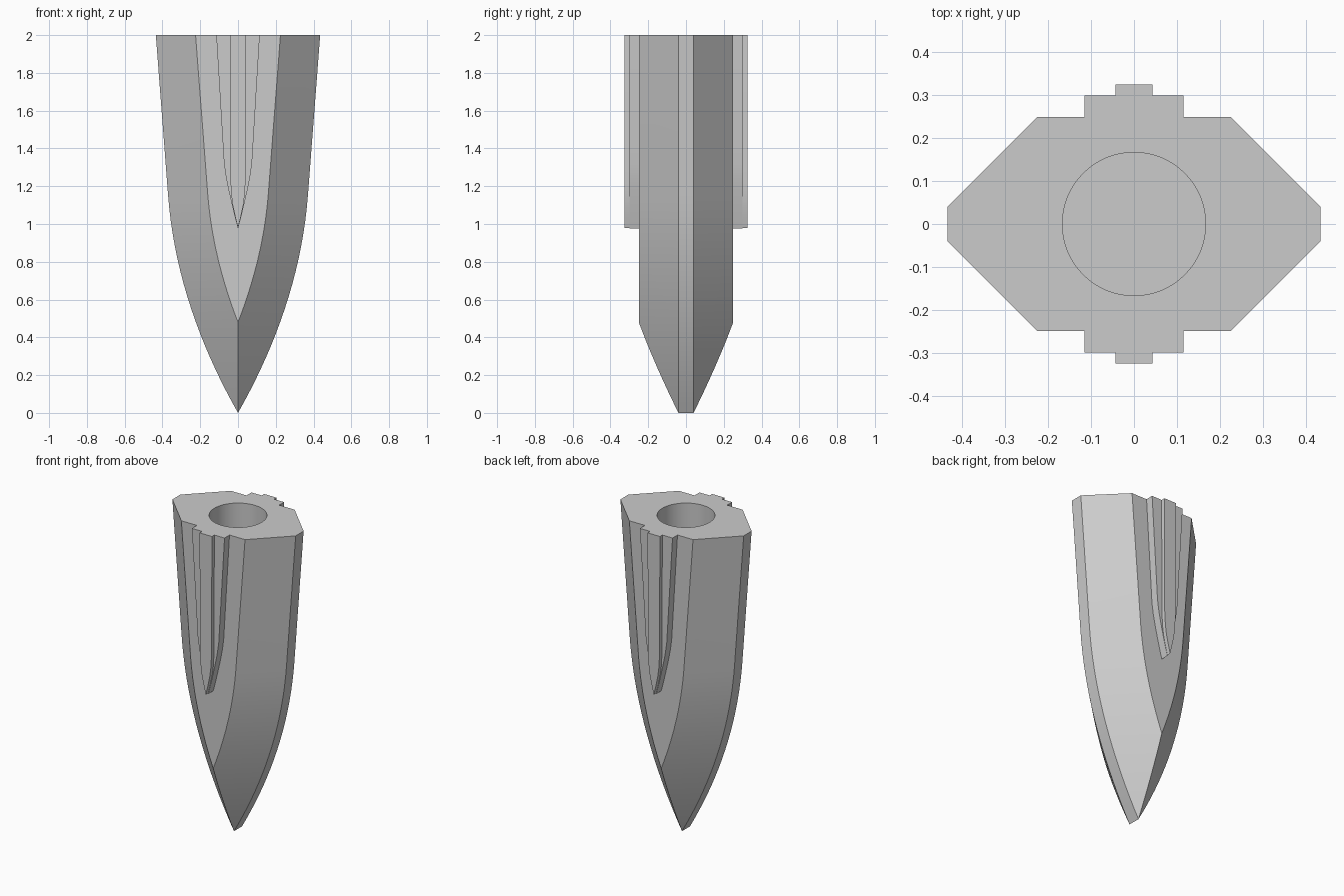
import bpy, bmesh, math

if "Cube" in bpy.data.objects:
    bpy.data.objects.remove(bpy.data.objects["Cube"])

grey = bpy.data.materials.new("plain grey")
grey.use_nodes = True
grey.diffuse_color = (0.6, 0.6, 0.6, 1)
grey.node_tree.nodes["Principled BSDF"].inputs["Base Color"].default_value = (0.6, 0.6, 0.6, 1)

TOP, SHOULDER, FLAT_TIP = 2.0, 1.15, 0.48
EDGE, FACE = 0.04, 0.25          # half thickness at the rim and at the flat face
TAPER = 0.065 / (TOP - SHOULDER)
CURVE = (0.37 - TAPER * SHOULDER) / SHOULDER ** 2


def half_width(z):
    s = SHOULDER - z
    return 0.37 - TAPER * s - (CURVE * s * s if s > 0 else 0)


def stretch(z):
    slope = TAPER + 2 * CURVE * max(SHOULDER - z, 0)
    return math.sqrt(1 + slope * slope)


BEVEL = half_width(FLAT_TIP) / stretch(FLAT_TIP)


def finish(bm, name):
    bmesh.ops.remove_doubles(bm, verts=bm.verts, dist=1e-5)
    bmesh.ops.recalc_face_normals(bm, faces=bm.faces)
    mesh = bpy.data.meshes.new(name)
    bm.to_mesh(mesh)
    bm.free()
    mesh.materials.append(grey)
    obj = bpy.data.objects.new(name, mesh)
    bpy.context.collection.objects.link(obj)
    return obj


def smooth(obj):
    bpy.ops.object.select_all(action='DESELECT')
    obj.select_set(True)
    bpy.context.view_layer.objects.active = obj
    bpy.ops.object.shade_smooth_by_angle(angle=math.radians(15))


# Bevelled blade, lofted through eight-sided sections
bm = bmesh.new()
levels = [FLAT_TIP * i / 8 for i in range(8)]
levels += [FLAT_TIP + (SHOULDER - FLAT_TIP) * i / 10 for i in range(11)] + [TOP]
rings = []
for z in levels:
    w = max(half_width(z), 0)
    inset = min(BEVEL * stretch(z), w)
    inner = w - inset
    y = EDGE + (FACE - EDGE) * inset / (BEVEL * stretch(z))
    section = [(w, -EDGE), (w, EDGE), (inner, y), (-inner, y),
               (-w, EDGE), (-w, -EDGE), (-inner, -y), (inner, -y)]
    rings.append([bm.verts.new((px, py, z)) for px, py in section])
for low, high in zip(rings, rings[1:]):
    for i in range(8):
        j = (i + 1) % 8
        bm.faces.new((low[i], low[j], high[j], high[i]))
bm.faces.new(rings[-1])
blade = finish(bm, "blade")

# Round socket sunk into the top
bm = bmesh.new()
bmesh.ops.create_cone(bm, cap_ends=True, segments=64, radius1=0.167, radius2=0.167, depth=1.1)
bmesh.ops.translate(bm, verts=bm.verts, vec=(0, 0, 1.55))
cutter = finish(bm, "socket_cutter")
cutter.hide_render = True
cut = blade.modifiers.new("socket", 'BOOLEAN')
cut.operation = 'DIFFERENCE'
cut.object = cutter
bpy.context.view_layer.objects.active = blade
bpy.ops.object.modifier_apply(modifier=cut.name)
bpy.data.objects.remove(cutter)
smooth(blade)


# Stepped pointed ribs on the front and back faces
def rib(name, outline, y0, y1):
    bm = bmesh.new()
    loop = outline + [(-x, z) for x, z in reversed(outline[:-1])]
    face = bm.faces.new([bm.verts.new((x, y0, z)) for x, z in loop])
    out = bmesh.ops.extrude_face_region(bm, geom=[face])["geom"]
    moved = [v for v in out if isinstance(v, bmesh.types.BMVert)]
    bmesh.ops.translate(bm, verts=moved, vec=(0, y1 - y0, 0))
    smooth(finish(bm, name))


wide = [(0.115, TOP), (0.074, 1.32), (0.064, 1.25), (0.05, 1.18), (0.034, 1.11), (0.016, 1.035), (0, 0.975)]
narrow = [(0.043, TOP), (0.041, 1.25), (0.036, 1.16), (0.028, 1.1), (0.015, 1.04), (0, 0.98)]
for side, label in ((-1, "front"), (1, "back")):
    rib(label + "_wide_rib", wide, side * FACE, side * 0.30)
    rib(label + "_narrow_rib", narrow, side * 0.30, side * 0.325)
